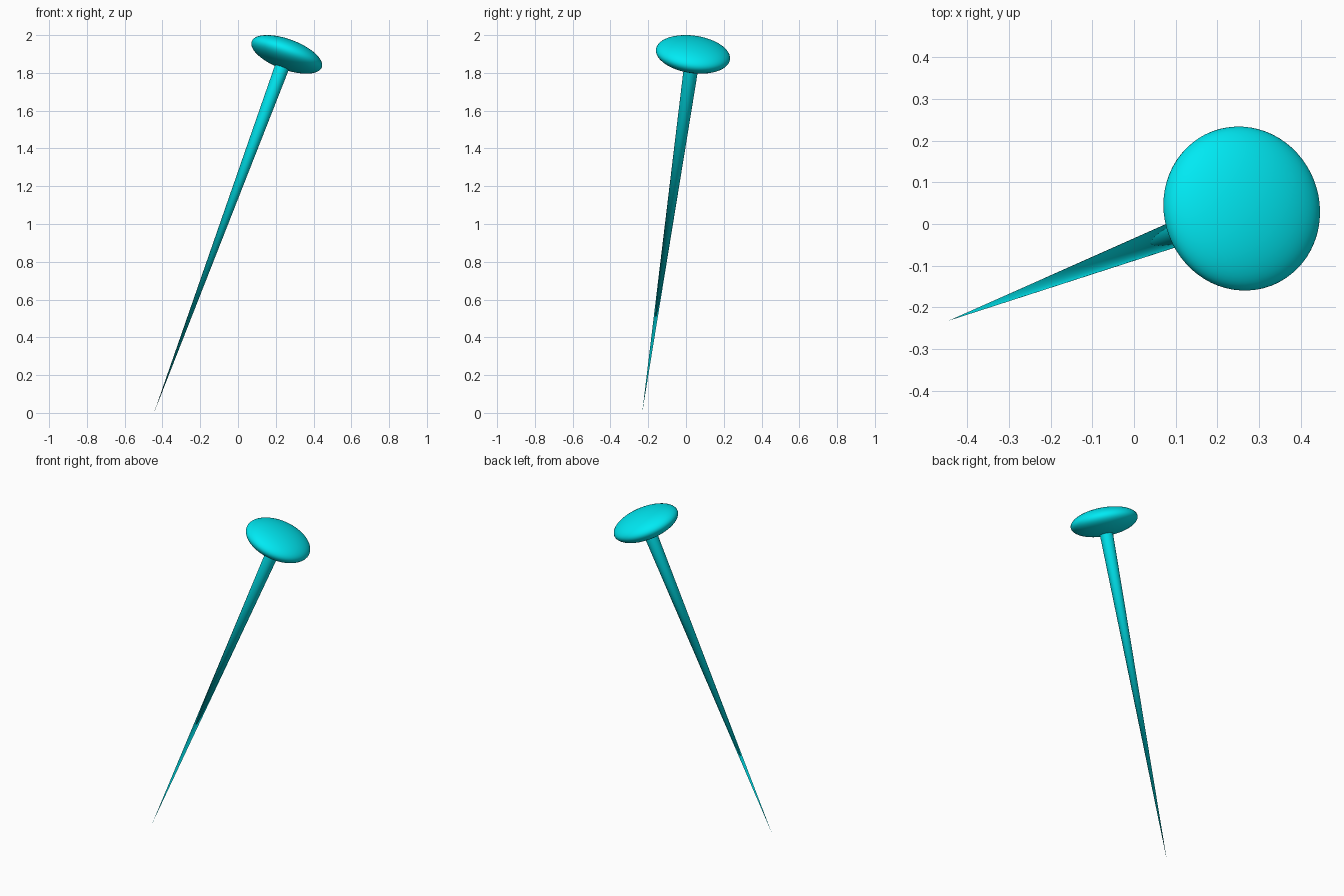
import bpy
from mathutils import Vector

if "Cube" in bpy.data.objects:
    bpy.data.objects.remove(bpy.data.objects["Cube"])

TIP = Vector((-0.445, -0.232, 0.0))
HEAD = Vector((0.258, 0.037, 1.898))
axis = HEAD - TIP
tilt = axis.to_track_quat('Z', 'Y').to_euler()

mat = bpy.data.materials.new("cyan")
mat.diffuse_color = (0.0, 0.82, 0.9, 1.0)
mat.use_nodes = True
mat.node_tree.nodes["Principled BSDF"].inputs["Base Color"].default_value = mat.diffuse_color


def finish(name):
    ob = bpy.context.object
    ob.name = name
    ob.data.materials.append(mat)
    bpy.ops.object.shade_smooth_by_angle()


# Tapered shaft: sharp at the tip, widest where it enters the head
bpy.ops.mesh.primitive_cone_add(vertices=48, radius1=0.0, radius2=0.04,
                                depth=axis.length, location=(TIP + HEAD) / 2,
                                rotation=tilt)
finish("shaft")

# Flattened round head
bpy.ops.mesh.primitive_uv_sphere_add(segments=64, ring_count=32, radius=1,
                                     location=HEAD, rotation=tilt)
bpy.context.object.scale = (0.198, 0.198, 0.077)
finish("head")
